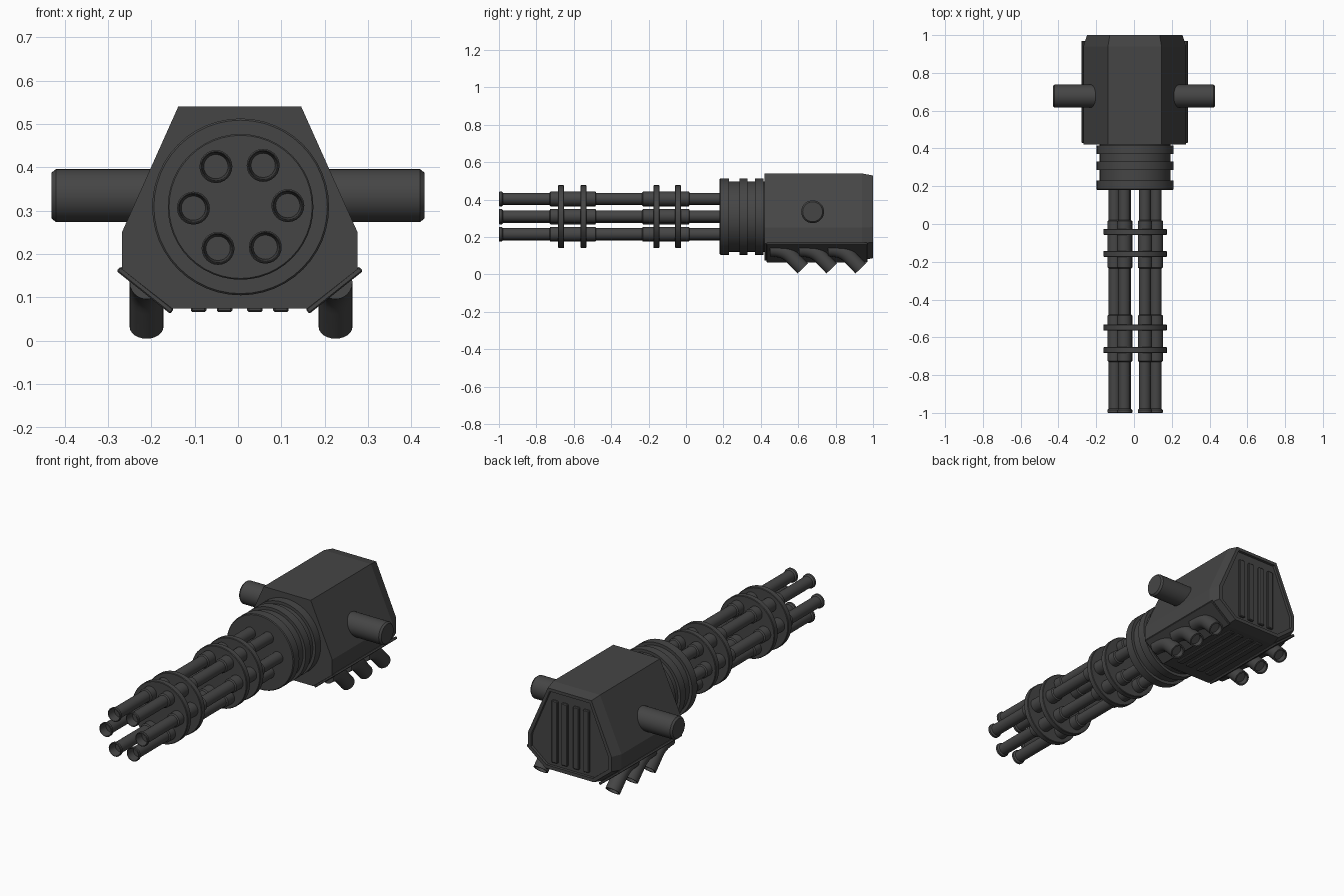
import bpy, bmesh, math
from mathutils import Matrix, Vector

if "Cube" in bpy.data.objects:
    bpy.data.objects.remove(bpy.data.objects["Cube"])

DARK = bpy.data.materials.new("gunmetal")
DARK.diffuse_color = (0.06, 0.06, 0.06, 1)
DARK.use_nodes = True
DARK.node_tree.nodes["Principled BSDF"].inputs["Base Color"].default_value = DARK.diffuse_color
CX = 0.004            # gun axis sits slightly off centre
AX, AZ = 0.006, 0.309  # barrel cluster axis


def finish(name, bm, smooth=True):
    bmesh.ops.recalc_face_normals(bm, faces=bm.faces)
    me = bpy.data.meshes.new(name)
    bm.to_mesh(me)
    bm.free()
    ob = bpy.data.objects.new(name, me)
    bpy.context.collection.objects.link(ob)
    me.materials.append(DARK)
    if smooth:
        bpy.context.view_layer.objects.active = ob
        ob.select_set(True)
        bpy.ops.object.shade_smooth_by_angle(angle=math.radians(35))
        ob.select_set(False)
    return ob


def loft(bm, rings):
    """Skin a list of point rings and cap both ends; returns the last cap."""
    vs = [[bm.verts.new(p) for p in r] for r in rings]
    n = len(vs[0])
    for a, b in zip(vs, vs[1:]):
        for i in range(n):
            bm.faces.new((a[i], a[(i + 1) % n], b[(i + 1) % n], b[i]))
    bm.faces.new(vs[0])
    return bm.faces.new(vs[-1])


def lathe_y(name, profile, x, z, n=32):
    """Turned part along y from (radius, y) pairs."""
    bm = bmesh.new()
    ang = [2 * math.pi * i / n for i in range(n)]
    loft(bm, [[(x + r * math.cos(a), y, z + r * math.sin(a)) for a in ang]
              for r, y in profile])
    return finish(name, bm)


def box(name, size, loc, rot_y=0.0, bevel=0.004):
    bm = bmesh.new()
    bmesh.ops.create_cube(bm, size=1, matrix=Matrix.Translation(loc)
                          @ Matrix.Rotation(rot_y, 4, 'Y')
                          @ Matrix.Diagonal((*size, 1)))
    bmesh.ops.bevel(bm, geom=bm.edges[:], offset=bevel, segments=1, affect='EDGES')
    return finish(name, bm, False)


# receiver housing: faceted section, tapered rear edge, recessed rear panel
half = [(0.142, 0.54), (0.272, 0.25), (0.272, 0.165), (0.157, 0.075)]
outline = half + [(-x, z) for x, z in reversed(half)]
bm = bmesh.new()
rings = [[(CX + x * s, y, 0.31 + (z - 0.31) * t) for x, z in outline]
         for y, s, t in ((0.42, 1, 1), (0.94, 1, 1), (1.0, 0.93, 0.95))]
rear = loft(bm, rings)
bmesh.ops.recalc_face_normals(bm, faces=bm.faces)
bmesh.ops.inset_region(bm, faces=[rear], thickness=0.02)
ext = bmesh.ops.extrude_discrete_faces(bm, faces=[rear])["faces"][0]
for v in ext.verts:
    v.co.y -= 0.015
finish("housing", bm, False)

# grille bars on the rear panel and underside
for i, x in enumerate((-0.095, -0.035, 0.035, 0.095)):
    box(f"rear_grille_bar_{i}", (0.036, 0.02, 0.34), (CX + x, 0.988, 0.295))
    box(f"bottom_grille_bar_{i}", (0.036, 0.42, 0.02), (CX + x, 0.70, 0.076))

# stepped round collar with three flanges
R, C = 0.204, 0.188
lathe_y("collar", [(R - 0.004, 0.18), (R, 0.184), (R, 0.23), (C, 0.23), (C, 0.285),
                   (R, 0.285), (R, 0.33), (C, 0.33), (C, 0.37), (R, 0.37),
                   (R, 0.415), (C, 0.415), (C, 0.43)], AX, AZ, 48)

# six barrels with sleeves and hollow muzzles
b, s = 0.031, 0.038
barrel = [(0.028, -0.955), (0.033, -0.999), (0.035, -1.0), (s, -0.997), (s, -0.985),
          (b, -0.978), (b, -0.73), (s, -0.725), (s, -0.485), (b, -0.48),
          (b, -0.235), (s, -0.23), (s, 0.015), (b, 0.02), (b, 0.19)]
for i in range(6):
    a = math.radians(60 * i + 1.5)
    lathe_y(f"barrel_{i}", barrel, AX + 0.109 * math.cos(a), AZ + 0.109 * math.sin(a), 24)

# clamp discs around the barrels
for i, y in enumerate((-0.668, -0.548, -0.158, -0.042)):
    lathe_y(f"barrel_clamp_{i}", [(0.165, y - 0.016), (0.168, y - 0.013),
                                  (0.168, y + 0.013), (0.165, y + 0.016)], AX, AZ, 48)

# exhaust pipe route in (y, z), as a quadratic bend then a straight tip
p0, p1, p2 = Vector((0.45, 0.135)), Vector((0.53, 0.135)), Vector((0.57, 0.088))
path = [p0 * (1 - t) ** 2 + p1 * 2 * t * (1 - t) + p2 * t * t
        for t in [k / 6 for k in range(7)]] + [Vector((0.624, 0.032))]

for side, tag in ((-1, "left"), (1, "right")):
    # mounting trunnion
    bm = bmesh.new()
    ang = [2 * math.pi * i / 32 for i in range(32)]
    loft(bm, [[(side * x, 0.677 + r * math.cos(a), 0.335 + r * math.sin(a)) for a in ang]
              for x, r in ((0.12, 0.061), (0.42, 0.061), (0.43, 0.053))])
    finish(f"{tag}_trunnion", bm)

    # plate over the lower chamfer
    box(f"{tag}_exhaust_plate", (0.158, 0.54, 0.014),
        (CX + side * 0.218, 0.70, 0.117), -side * math.radians(38.5), 0.003)

    # three bent exhaust pipes
    for k in range(3):
        bm = bmesh.new()
        rings = []
        for j, p in enumerate(path):
            d = (path[min(j + 1, len(path) - 1)] - path[max(j - 1, 0)]).normalized()
            nrm = Vector((-d.y, d.x))
            rings.append([(CX + 0.003 + side * 0.218 + 0.039 * math.cos(a),
                           p.x + 0.155 * k + 0.039 * math.sin(a) * nrm.x,
                           p.y + 0.039 * math.sin(a) * nrm.y)
                          for a in [2 * math.pi * i / 24 for i in range(24)]])
        tip = loft(bm, rings)
        bmesh.ops.recalc_face_normals(bm, faces=bm.faces)
        bmesh.ops.inset_region(bm, faces=[tip], thickness=0.008)
        inner = bmesh.ops.extrude_discrete_faces(bm, faces=[tip])["faces"][0]
        push = inner.normal * -0.03
        for v in inner.verts:
            v.co += push
        finish(f"{tag}_exhaust_{k}", bm)
